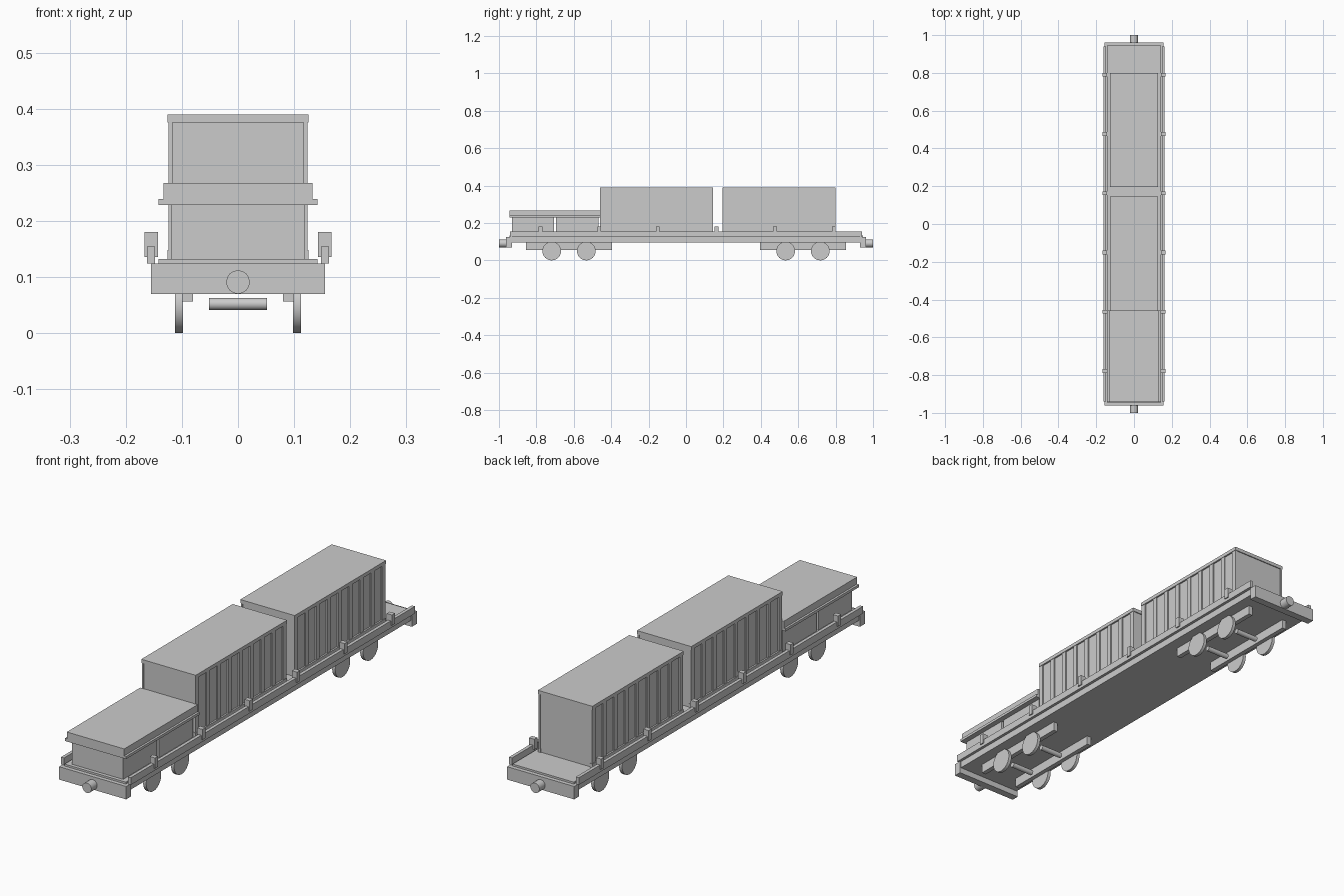
import bpy, math

if "Cube" in bpy.data.objects:
    bpy.data.objects.remove(bpy.data.objects["Cube"])


def box(name, x, y, z):
    """Box given by its (min, max) extents on each axis."""
    vs = [(a, b, c) for a in x for b in y for c in z]
    fs = [(0, 1, 3, 2), (4, 6, 7, 5), (0, 4, 5, 1), (2, 3, 7, 6), (0, 2, 6, 4), (1, 5, 7, 3)]
    me = bpy.data.meshes.new(name)
    me.from_pydata(vs, [], fs)
    ob = bpy.data.objects.new(name, me)
    bpy.context.collection.objects.link(ob)
    return ob


def pair(name, x, y, z):
    """Box repeated on both sides of the car."""
    box(name + "_right", x, y, z)
    box(name + "_left", (-x[1], -x[0]), y, z)


def cyl(name, loc, r, depth, axis, n):
    rot = (0, math.pi / 2, 0) if axis == "x" else (math.pi / 2, 0, 0)
    bpy.ops.mesh.primitive_cylinder_add(vertices=n, radius=r, depth=depth, location=loc, rotation=rot)
    ob = bpy.context.object
    ob.name = name
    bpy.ops.object.shade_smooth_by_angle(angle=math.radians(35))
    return ob


# Underframe, deck and side rails
box("underframe", (-0.15, 0.15), (-0.94, 0.94), (0.095, 0.124))
box("deck", (-0.142, 0.142), (-0.945, 0.945), (0.122, 0.132))
pair("side_rail", (0.148, 0.162), (-0.94, 0.94), (0.124, 0.154))
for i in range(6):
    y = -0.778 + i * 0.3136
    pair(f"stake_{i}", (0.143, 0.167), (y - 0.01, y + 0.01), (0.136, 0.18))

# Headstocks and couplers at both ends
for s, end in ((-1, "front"), (1, "rear")):
    box(end + "_headstock", (-0.155, 0.155), sorted((s * 0.93, s * 0.962)), (0.07, 0.124))
    cyl(end + "_coupler", (0, s * 0.97, 0.091), 0.021, 0.06, "y", 16)

# Bogies: side frames, wheels and axles
for s, end in ((-1, "front"), (1, "rear")):
    pair(end + "_bogie_frame", (0.08, 0.1), sorted((s * 0.395, s * 0.855)), (0.056, 0.095))
    for k, y in enumerate((0.533, 0.718)):
        cyl(f"{end}_axle_{k}", (0, s * y, 0.052), 0.011, 0.104, "x", 12)
        for side in (-1, 1):
            cyl(f"{end}_wheel", (side * 0.105, s * y, 0.05), 0.05, 0.014, "x", 24)

# Ribbed containers
for c, y0 in enumerate((-0.46, 0.195)):
    y1 = y0 + 0.605
    n = f"container_{c}"
    box(n + "_body", (-0.119, 0.119), (y0 + 0.004, y1 - 0.004), (0.132, 0.38))
    box(n + "_roof", (-0.126, 0.126), (y0, y1), (0.375, 0.39))
    pair(n + "_base_rail", (0.115, 0.126), (y0, y1), (0.132, 0.148))
    for i in range(9):
        y = y0 + 0.012 + i * (y1 - y0 - 0.024) / 8
        pair(f"{n}_rib_{i}", (0.117, 0.124), (y - 0.011, y + 0.011), (0.148, 0.376))

# Low crates under a stepped cover
box("crate_front", (-0.119, 0.119), (-0.93, -0.706), (0.132, 0.23))
box("crate_rear", (-0.119, 0.119), (-0.694, -0.468), (0.132, 0.23))
box("cover_lip", (-0.142, 0.142), (-0.943, -0.457), (0.228, 0.239))
box("cover_top", (-0.133, 0.133), (-0.943, -0.457), (0.237, 0.268))
